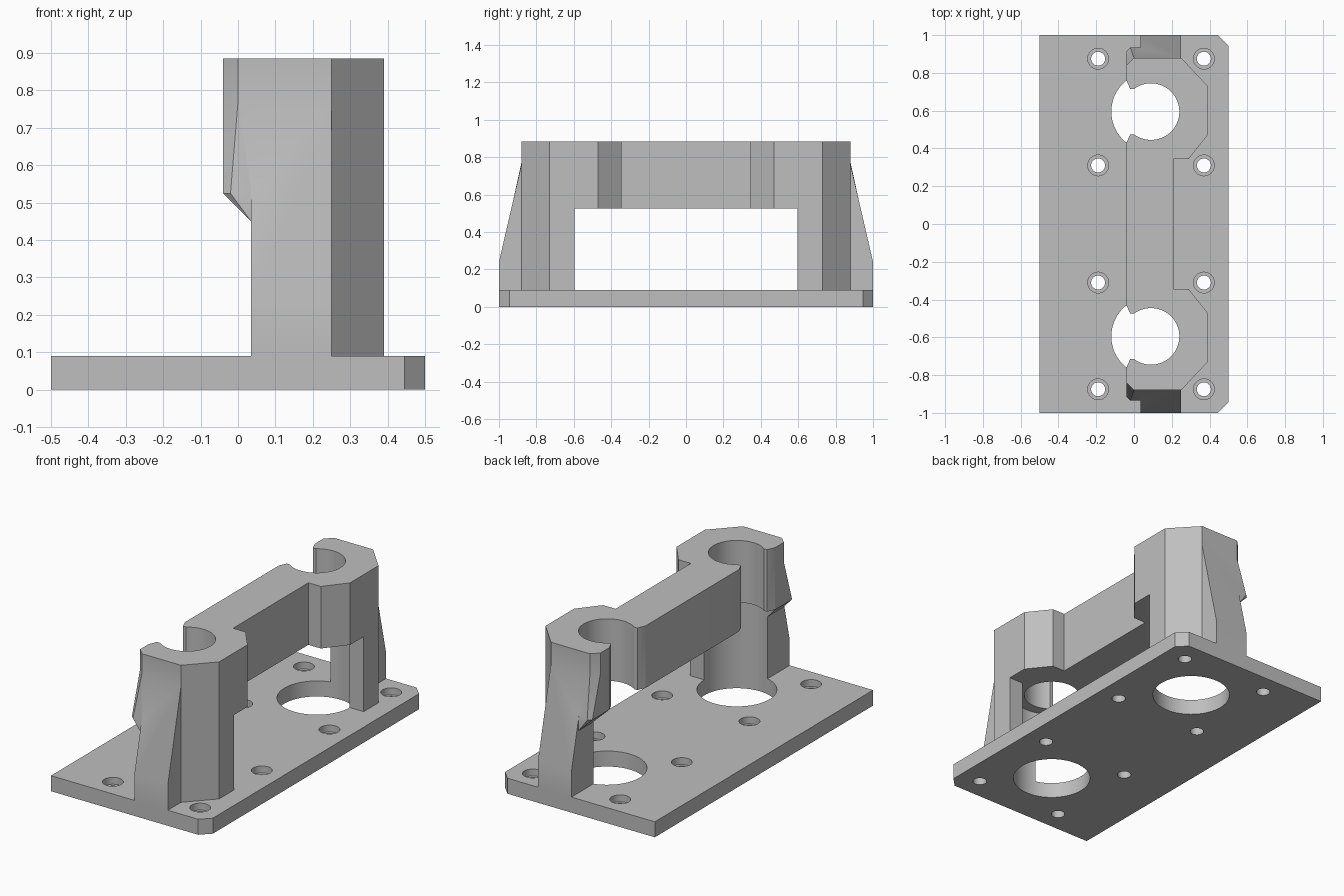
import bpy, bmesh

cube = bpy.data.objects.get("Cube")
if cube:
    bpy.data.objects.remove(cube, do_unlink=True)

grey = bpy.data.materials.new("plain grey")
grey.use_nodes = True
colour = (0.52, 0.52, 0.52, 1)
grey.diffuse_color = colour
grey.node_tree.nodes["Principled BSDF"].inputs["Base Color"].default_value = colour

BORE_X, BORE_Y = 0.09, 0.595
PLATE, LEDGE, TOP = 0.09, 0.525, 0.885


def finish(name, bm):
    bmesh.ops.recalc_face_normals(bm, faces=bm.faces)
    mesh = bpy.data.meshes.new(name)
    bm.to_mesh(mesh)
    bm.free()
    mesh.materials.append(grey)
    ob = bpy.data.objects.new(name, mesh)
    bpy.context.collection.objects.link(ob)
    return ob


def prism(name, points, low, high, axis="z"):
    """Extrude a flat outline along z, y or x."""
    place = {"z": lambda a, b, t: (a, b, t),
             "y": lambda a, b, t: (a, t, b),
             "x": lambda a, b, t: (t, a, b)}[axis]
    bm = bmesh.new()
    ends = [[bm.verts.new(place(a, b, t)) for a, b in points] for t in (low, high)]
    n = len(points)
    for ring in ends:
        bm.faces.new(ring)
    for i in range(n):
        j = (i + 1) % n
        bm.faces.new((ends[0][i], ends[0][j], ends[1][j], ends[1][i]))
    return finish(name, bm)


def box(name, x, y, z):
    return prism(name, [(x[0], y[0]), (x[1], y[0]), (x[1], y[1]), (x[0], y[1])], *z)


def cylinder(name, x, y, radius, low, high, sides=64):
    bm = bmesh.new()
    bmesh.ops.create_cone(bm, cap_ends=True, segments=sides, radius1=radius,
                          radius2=radius, depth=high - low)
    bmesh.ops.translate(bm, verts=bm.verts, vec=(x, y, (low + high) / 2))
    return finish(name, bm)


def hull(name, points):
    bm = bmesh.new()
    for p in points:
        bm.verts.new(p)
    bmesh.ops.convex_hull(bm, input=bm.verts)
    bmesh.ops.dissolve_limit(bm, angle_limit=0.01, verts=bm.verts, edges=bm.edges)
    return finish(name, bm)


def combine(target, tool, operation):
    mod = target.modifiers.new("combine", "BOOLEAN")
    mod.operation, mod.solver, mod.object = operation, "EXACT", tool
    bpy.context.view_layer.update()
    graph = bpy.context.evaluated_depsgraph_get()
    mesh = bpy.data.meshes.new_from_object(target.evaluated_get(graph))
    target.modifiers.clear()
    target.data = mesh
    bpy.data.objects.remove(tool, do_unlink=True)


# Clamp body: both holders and the bridge in one outline
half = [(-0.04, 0.84), (0, 0.88), (0.25, 0.88), (0.39, 0.73),
        (0.39, 0.47), (0.29, 0.345), (0.21, 0.345)]
outline = half + [(x, -y) for x, y in reversed(half)]
body = prism("rod_bracket", outline, 0.05, TOP)

# Space under the bridge, and undercut on the open side
combine(body, box("gap", (-1, 1), (-BORE_Y, BORE_Y), (0, LEDGE)), "DIFFERENCE")
undercut = [(-0.2, 0), (0.035, 0), (0.035, 0.45), (-0.04, LEDGE), (-0.2, LEDGE)]
combine(body, prism("undercut", undercut, -2, 2, "y"), "DIFFERENCE")

for s in (1, -1):
    # Sloping end rib
    rib = [(0.85, 0.05), (1, 0.05), (1, 0.24), (0.88, 0.76), (0.85, 0.76)]
    rib = [(s * y, z) for y, z in rib]
    combine(body, prism("end_rib", rib, 0.035, 0.25, "x"), "UNION")
    # Chamfered thickening beside the rib
    cheek = [(-0.04, 0.84, 0.77), (0, 0.88, 0.77), (0.06, 0.88, 0.76),
             (-0.04, 0.915, LEDGE), (-0.02, 0.934, LEDGE), (0.06, 0.934, LEDGE),
             (0.035, 0.934, 0.45), (0.06, 0.934, 0.45), (-0.04, 0.825, 0.77),
             (0.06, 0.825, 0.77), (-0.04, 0.825, LEDGE), (0.035, 0.825, 0.45),
             (0.06, 0.825, 0.45)]
    combine(body, hull("cheek", [(x, s * y, z) for x, y, z in cheek]), "UNION")

# Base plate with two cut corners
plate = [(-0.5, -1), (0.445, -1), (0.5, -0.945), (0.5, 0.945), (0.445, 1), (-0.5, 1)]
combine(body, prism("base_plate", plate, 0, PLATE), "UNION")

for s in (1, -1):
    # Stepped bore and flared side opening
    y = s * BORE_Y
    combine(body, cylinder("wide_bore", BORE_X, y, 0.21, -0.1, LEDGE), "DIFFERENCE")
    combine(body, cylinder("rod_bore", BORE_X, y, 0.15, 0.3, 1), "DIFFERENCE")
    flare = [(0.05, -0.12), (0.05, 0.12), (-0.02, 0.12),
             (-0.06, 0.21), (-0.06, -0.21), (-0.02, -0.12)]
    flare = [(x, y + d) for x, d in flare]
    combine(body, prism("opening", flare, 0.4, 1), "DIFFERENCE")
    # Counterbored screw holes
    for x in (-0.19, 0.37):
        for hole_y in (0.31, 0.875):
            combine(body, cylinder("screw_hole", x, s * hole_y, 0.037, -0.1, 0.2, 32),
                    "DIFFERENCE")
            combine(body, cylinder("counterbore", x, s * hole_y, 0.055, 0.05, 0.14, 32),
                    "DIFFERENCE")

# Smooth bores, sharp edges
bpy.ops.object.select_all(action="DESELECT")
body.select_set(True)
bpy.context.view_layer.objects.active = body
bpy.ops.object.shade_smooth_by_angle(angle=0.5)
